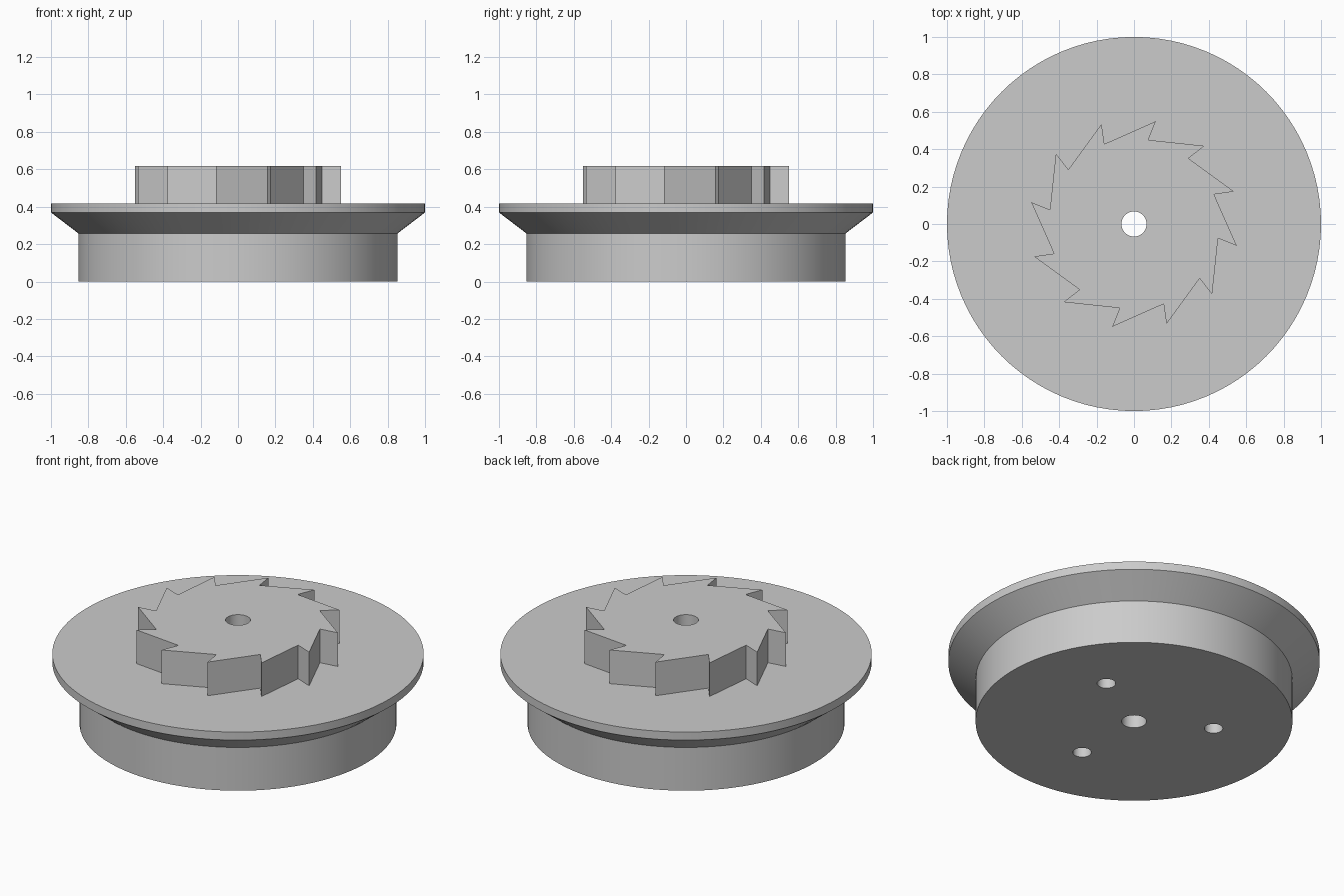
import bpy, bmesh
from math import radians, cos, sin, tau

cube = bpy.data.objects.get("Cube")
if cube:
    bpy.data.objects.remove(cube, do_unlink=True)

SEGMENTS = 96
BASE_R, RIM_R = 0.853, 1.0
RIM_TOP, GEAR_TOP = 0.417, 0.617
TEETH, TIP_R, ROOT_R = 12, 0.562, 0.456

grey = bpy.data.materials.new("light grey")
grey.use_nodes = True
colour = (0.6, 0.6, 0.6, 1)
grey.diffuse_color = colour
grey.node_tree.nodes["Principled BSDF"].inputs["Base Color"].default_value = colour


def polar(r, a):
    return r * cos(a), r * sin(a)


def circle(r, n, centre=(0, 0)):
    pts = (polar(r, tau * i / n) for i in range(n))
    return [(x + centre[0], y + centre[1]) for x, y in pts]


def loft(name, sections):
    """Closed solid through (outline, height) sections, bottom to top."""
    bm = bmesh.new()
    rings = [[bm.verts.new((x, y, z)) for x, y in pts] for pts, z in sections]
    n = len(rings[0])
    for low, high in zip(rings, rings[1:]):
        for i in range(n):
            j = (i + 1) % n
            bm.faces.new((low[i], low[j], high[j], high[i]))
    bm.faces.new(rings[0][::-1])
    bm.faces.new(rings[-1])
    bmesh.ops.recalc_face_normals(bm, faces=bm.faces)
    mesh = bpy.data.meshes.new(name)
    bm.to_mesh(mesh)
    bm.free()
    mesh.materials.append(grey)
    obj = bpy.data.objects.new(name, mesh)
    bpy.context.collection.objects.link(obj)
    return obj


def drill(obj, r, bottom, top, centre=(0, 0)):
    """Cut a round hole and discard the cutter."""
    pts = circle(r, 48, centre)
    cutter = loft("hole_cutter", [(pts, bottom), (pts, top)])
    cutter.hide_render = True
    mod = obj.modifiers.new("hole", 'BOOLEAN')
    mod.operation = 'DIFFERENCE'
    mod.solver = 'EXACT'
    mod.object = cutter
    bpy.context.view_layer.objects.active = obj
    bpy.ops.object.modifier_apply(modifier=mod.name)
    bpy.data.objects.remove(cutter, do_unlink=True)


# Flanged wheel: drum, sloping underside, thin rim
profile = [(BASE_R, 0), (BASE_R, 0.257), (RIM_R, 0.369), (RIM_R, RIM_TOP)]
wheel = loft("flanged_wheel", [(circle(r, SEGMENTS), z) for r, z in profile])

# Ratchet: slightly undercut saw teeth
outline = []
for k in range(TEETH):
    tip = radians(18) + tau * k / TEETH
    outline += [polar(ROOT_R, tip + radians(2.3)), polar(TIP_R, tip)]
ratchet = loft("ratchet_gear", [(outline, RIM_TOP - 0.01), (outline, GEAR_TOP)])

# Centre bore through both parts
for part in (wheel, ratchet):
    drill(part, 0.067, -0.1, GEAR_TOP + 0.1)

# Three blind mounting holes underneath
for k in range(3):
    drill(wheel, 0.05, -0.1, 0.25, polar(0.435, radians(30) + tau * k / 3))

# Smooth round walls, crisp edges
for part in (wheel, ratchet):
    bpy.ops.object.select_all(action='DESELECT')
    part.select_set(True)
    bpy.context.view_layer.objects.active = part
    bpy.ops.object.shade_smooth_by_angle(angle=radians(25))
